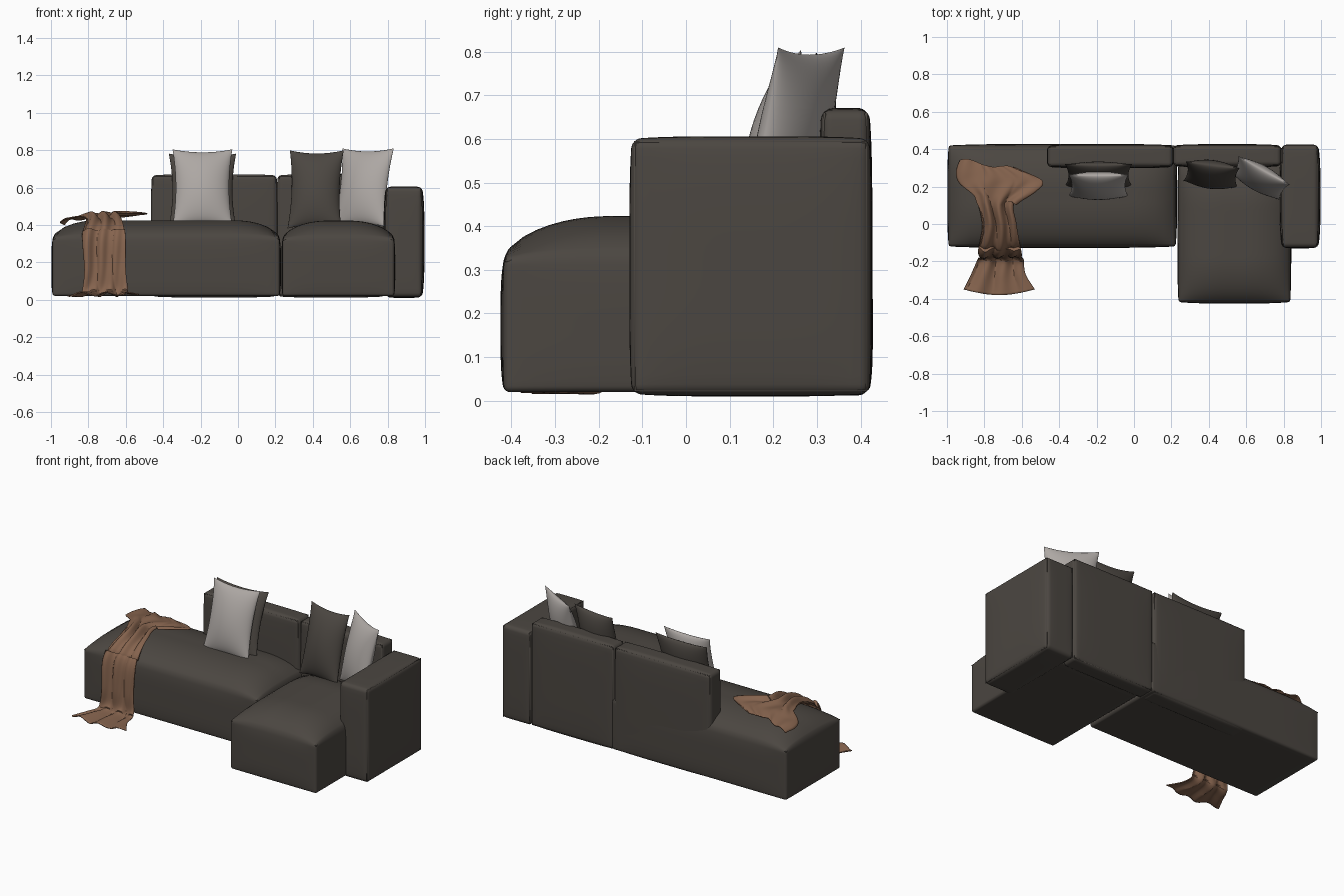
import bpy, bmesh, math
from mathutils import Vector, Matrix

if "Cube" in bpy.data.objects:
    bpy.data.objects.remove(bpy.data.objects["Cube"])


def material(name, rgb):
    m = bpy.data.materials.new(name)
    m.diffuse_color = (*rgb, 1)
    m.use_nodes = True
    m.node_tree.nodes["Principled BSDF"].inputs["Base Color"].default_value = m.diffuse_color
    return m


CHARCOAL = material("charcoal fabric", (0.071, 0.062, 0.053))
LIGHT = material("light grey fabric", (0.42, 0.39, 0.37))
BROWN = material("brown wool", (0.235, 0.125, 0.075))


def finish(bm, name, mat, angle=40):
    bmesh.ops.remove_doubles(bm, verts=bm.verts, dist=1e-5)
    bmesh.ops.recalc_face_normals(bm, faces=bm.faces)
    me = bpy.data.meshes.new(name)
    bm.to_mesh(me)
    bm.free()
    ob = bpy.data.objects.new(name, me)
    bpy.context.collection.objects.link(ob)
    me.materials.append(mat)
    bpy.ops.object.select_all(action='DESELECT')
    ob.select_set(True)
    bpy.context.view_layer.objects.active = ob
    bpy.ops.object.shade_smooth_by_angle(angle=math.radians(angle))
    return ob


def crown(d, reach=0.24):
    """Rise of a padded top at distance d from its edge, 0 to 1."""
    t = max(0.0, 1 - max(d, 0) / reach)
    return (1 - t * t) ** 0.6


def piping(name, pts):
    cu = bpy.data.curves.new(name, 'CURVE')
    cu.dimensions = '3D'
    cu.bevel_depth = 0.0035
    cu.bevel_resolution = 1
    sp = cu.splines.new('POLY')
    sp.points.add(len(pts) - 1)
    for p, q in zip(sp.points, pts):
        p.co = (*q, 1)
    sp.use_cyclic_u = True
    ob = bpy.data.objects.new(name, cu)
    cu.materials.append(CHARCOAL)
    bpy.context.collection.objects.link(ob)


def block(name, lo, hi, r, bulge, dome=0.0, seams=()):
    """Upholstered block: rounded box with bulging faces and optional crowned top."""
    lo, hi = Vector(lo), Vector(hi)
    c, h = (lo + hi) / 2, (hi - lo) / 2
    N = 24

    def ticks(s):
        inner = [(-1 + 2 * i / N) * (s - r) for i in range(N + 1)]
        return [-s, -s + r * .4, -s + r * .7] + inner + [s - r * .7, s - r * .4, s]

    def shape(p):
        core = Vector([max(-h[i] + r, min(h[i] - r, p[i])) for i in range(3)])
        p = core + (p - core).normalized() * r
        u = [p[i] / h[i] for i in range(3)]
        q = p.copy()
        for i in range(3):
            if i == 2 and dome:
                continue
            j, k = (i + 1) % 3, (i + 2) % 3
            q[i] += bulge[i] * u[i] * max(0, 1 - u[j] ** 4) * max(0, 1 - u[k] ** 4)
        if dome and p.z > h.z - r * 1.01:
            q.z += dome * crown(h.x - abs(p.x)) * crown(h.y - abs(p.y))
        return q + c

    bm = bmesh.new()
    for a in range(3):
        j, k = (a + 1) % 3, (a + 2) % 3
        tj, tk = ticks(h[j]), ticks(h[k])
        for s in (-1, 1):
            rows = []
            for x in tj:
                row = []
                for y in tk:
                    p = Vector((0, 0, 0))
                    p[a], p[j], p[k] = s * h[a], x, y
                    row.append(bm.verts.new(shape(p)))
                rows.append(row)
            for m in range(len(tj) - 1):
                for n in range(len(tk) - 1):
                    bm.faces.new((rows[m][n], rows[m + 1][n], rows[m + 1][n + 1], rows[m][n + 1]))
    finish(bm, name, CHARCOAL)
    # welts along the edges of the chosen faces
    for a, s in seams:
        j, k = (a + 1) % 3, (a + 2) % 3
        e = h - Vector((1, 1, 1)) * r * 0.32
        pts = []
        for sj, sk in ((-1, -1), (1, -1), (1, 1), (-1, 1)):
            p = Vector((0, 0, 0))
            p[a], p[j], p[k] = s * e[a], sj * e[j], sk * e[k]
            pts.append(c + p)
        piping(name + "_welt", pts)


# sofa body
SEAT_LO, SEAT_HI = (-0.99, -0.12, 0.02), (0.222, 0.42, 0.33)
block("long_seat", SEAT_LO, SEAT_HI, 0.014, (0.008, 0.008, 0), 0.095, [(2, 1)])
block("chaise_seat", (0.238, -0.417, 0.02), (0.835, 0.33, 0.325), 0.014, (0.006, 0.008, 0), 0.098, [(2, 1)])
block("left_back", (-0.46, 0.305, 0.018), (0.206, 0.42, 0.665), 0.022, (0.006, 0.007, 0.006), 0, [(1, -1), (1, 1)])
block("right_back", (0.212, 0.31, 0.018), (0.785, 0.42, 0.665), 0.022, (0.006, 0.007, 0.006), 0, [(1, -1), (1, 1)])
block("arm", (0.79, -0.124, 0.016), (0.985, 0.42, 0.6), 0.022, (0.012, 0.006, 0.006), 0, [(0, -1), (0, 1)])


def pillow(name, mat, centre, w, h, thick, lean, turn):
    """Knife-edge scatter cushion, standing up and leaning back."""
    N = 22
    rot = Matrix.Rotation(math.radians(turn), 4, 'Z') @ Matrix.Rotation(math.radians(-lean), 4, 'X')
    bm = bmesh.new()
    for s in (-1, 1):
        rows = []
        for i in range(N + 1):
            u = math.sin((i / N - .5) * math.pi)
            row = []
            for j in range(N + 1):
                v = math.sin((j / N - .5) * math.pi)
                x = w / 2 * u * (1 - 0.11 * (1 - v * v))
                z = h / 2 * v * (1 - 0.08 * (1 - u * u))
                y = s * thick / 2 * (max(0, 1 - u * u) * max(0, 1 - v * v)) ** 0.6
                row.append(bm.verts.new(Vector(centre) + rot @ Vector((x, y, z))))
            rows.append(row)
        for i in range(N):
            for j in range(N):
                bm.faces.new((rows[i][j], rows[i + 1][j], rows[i + 1][j + 1], rows[i][j + 1]))
    finish(bm, name, mat, 60)


# scatter cushions
pillow("left_dark_pillow", CHARCOAL, (-0.19, 0.26, 0.585), 0.36, 0.41, 0.11, 17, 0)
pillow("left_light_pillow", LIGHT, (-0.19, 0.205, 0.6), 0.32, 0.425, 0.12, 16, 0)
pillow("right_dark_pillow", CHARCOAL, (0.415, 0.265, 0.59), 0.29, 0.43, 0.13, 14, -7)
pillow("right_light_pillow", LIGHT, (0.672, 0.245, 0.6), 0.315, 0.43, 0.12, 13, -29)

# throw blanket: stations of y, z, left x, right x; on the seat it follows the crown
STATIONS = [(0.315, 0.43, -0.93, -0.63), (0.25, 0.44, -0.95, -0.49), (0.19, 0.44, -0.93, -0.53),
            (0.11, 0.44, -0.84, -0.64), (0.0, 0.43, -0.81, -0.63), (-0.08, 0.41, -0.82, -0.615),
            (-0.125, 0.365, -0.83, -0.605), (-0.15, 0.30, -0.83, -0.60), (-0.16, 0.16, -0.82, -0.60),
            (-0.165, 0.06, -0.83, -0.59), (-0.20, 0.022, -0.84, -0.59), (-0.27, 0.02, -0.87, -0.58),
            (-0.35, 0.02, -0.91, -0.53)]


def catmull(t):
    i = min(int(t), len(STATIONS) - 2)
    f = t - i
    a, b, c, d = (Vector(STATIONS[max(0, min(len(STATIONS) - 1, i + k))]) for k in (-1, 0, 1, 2))
    return 0.5 * (2 * b + (c - a) * f + (2 * a - 5 * b + 4 * c - d) * f ** 2 + (3 * b - a - 3 * c + d) * f ** 3)


bm = bmesh.new()
ROWS, COLS = 72, 44
grid = []
for i in range(ROWS + 1):
    t = i / ROWS * (len(STATIONS) - 1)
    y, z, xl, xr = catmull(t)
    d = catmull(min(t + .1, len(STATIONS) - 1.001)) - catmull(max(t - .1, 0))
    n = Vector((0, d[1], -d[0])).normalized()
    row = []
    for j in range(COLS + 1):
        u = j / COLS
        x = xl + (xr - xl) * u
        yy, zz = y, z
        if y > -0.12:
            yy += 0.05 * (0.5 - u) * (t < 3) + 0.01 * math.sin(9 * u)
            rise = crown(min(x - SEAT_LO[0], SEAT_HI[0] - x)) * crown(min(y - SEAT_LO[1], SEAT_HI[1] - y))
            zz = 0.33 + 0.095 * rise + 0.018
        elif y < -0.2:
            yy -= 0.03 * math.sin(math.pi * u) * (-y - 0.2) / 0.15
        # folds run along the blanket
        w = abs(math.sin(8.5 * u + 0.5 * math.sin(t))) + 0.5 * math.sin(19 * u + 0.9 * t)
        fold = 0.017 * (w + 0.3) if y > -0.18 else 0.012 * (w + 0.3)
        p = Vector((x, yy, zz)) + n * fold
        p.z = max(p.z, 0.006)
        row.append(bm.verts.new(p))
    grid.append(row)
for i in range(ROWS):
    for j in range(COLS):
        bm.faces.new((grid[i][j], grid[i][j + 1], grid[i + 1][j + 1], grid[i + 1][j]))
blanket = finish(bm, "throw_blanket", BROWN, 30)
sol = blanket.modifiers.new("thickness", 'SOLIDIFY')
sol.thickness = 0.006
sol.offset = 0
